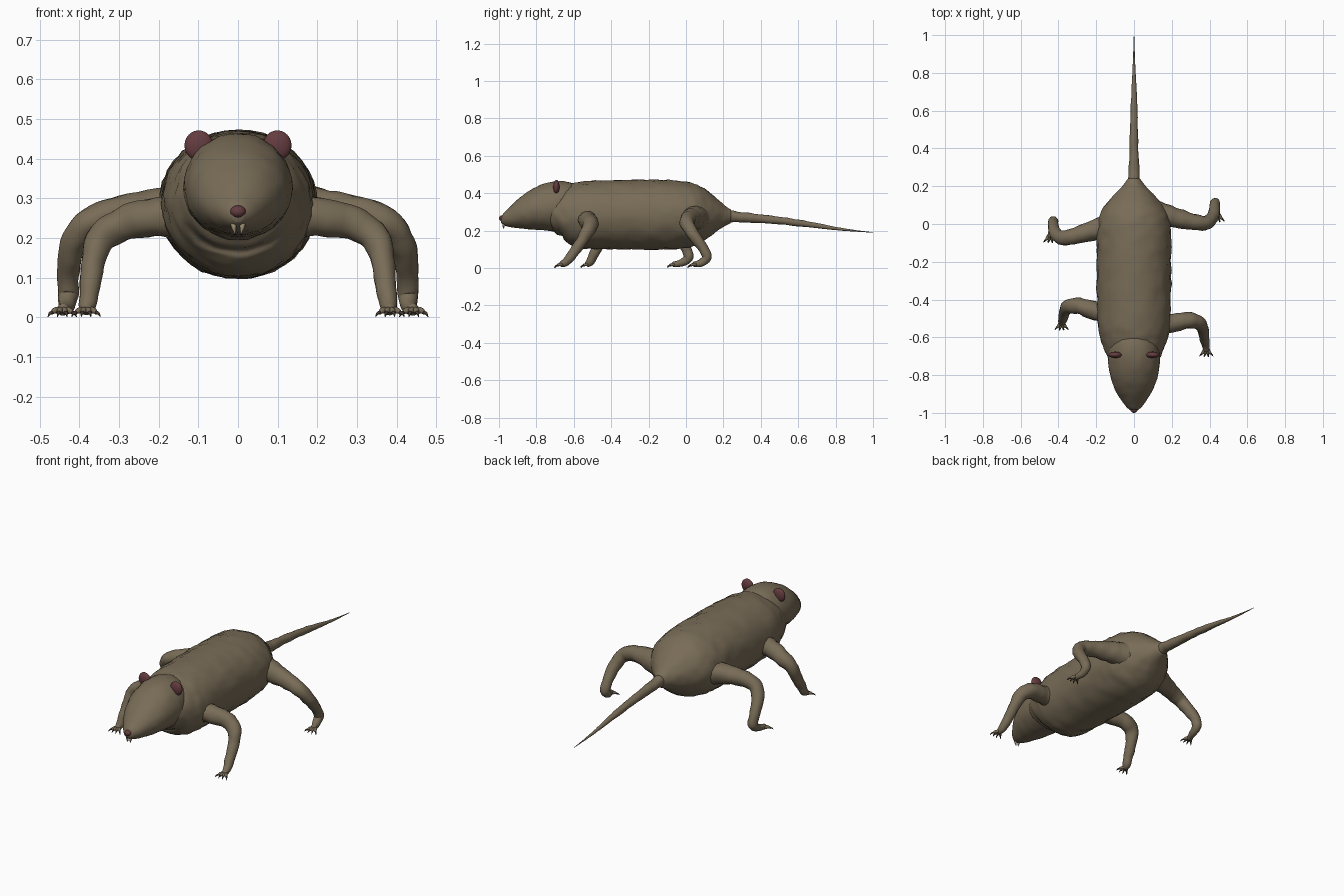
import bpy, bmesh, math
from mathutils import Vector, Matrix, noise

if "Cube" in bpy.data.objects:
    bpy.data.objects.remove(bpy.data.objects["Cube"], do_unlink=True)


def material(name, rgb):
    m = bpy.data.materials.new(name)
    m.use_nodes = True
    m.diffuse_color = (*rgb, 1)
    bsdf = m.node_tree.nodes["Principled BSDF"]
    bsdf.inputs["Base Color"].default_value = (*rgb, 1)
    bsdf.inputs["Roughness"].default_value = 0.8
    return m


FUR = material("brown_fur", (0.19, 0.15, 0.095))
RED = material("dull_red", (0.13, 0.045, 0.05))
IVORY = material("ivory", (0.36, 0.29, 0.18))
CLAW = material("dark_claw", (0.06, 0.04, 0.03))


def finish(bm, name, mat):
    bmesh.ops.recalc_face_normals(bm, faces=bm.faces)
    mesh = bpy.data.meshes.new(name)
    bm.to_mesh(mesh)
    bm.free()
    mesh.materials.append(mat)
    mesh.shade_smooth()
    ob = bpy.data.objects.new(name, mesh)
    bpy.context.collection.objects.link(ob)
    return ob


def resample(pts, steps):
    """Smooth curve through the points, radii included."""
    out = []
    n = len(pts)
    for i in range(n - 1):
        a, b, c, d = (Vector(pts[min(max(j, 0), n - 1)]) for j in range(i - 1, i + 3))
        for s in range(steps):
            t = s / steps
            out.append(b + (c - a) * (t / 2) + (a * 2 - b * 5 + c * 4 - d) * (t * t / 2)
                       + (b * 3 - a - c * 3 + d) * (t ** 3 / 2))
    return out + [Vector(pts[-1])]


def tube(name, pts, mat, sides=14, steps=5, rough=0.0):
    """Loft rings along points (x, y, z, radius_u, radius_v)."""
    pts = [p if len(p) == 5 else (*p, p[3]) for p in pts]
    path = resample(pts, steps)
    pos = [Vector(p[:3]) for p in path]
    bm = bmesh.new()
    rings, u = [], None
    for i, p in enumerate(path):
        t = (pos[min(i + 1, len(pos) - 1)] - pos[max(i - 1, 0)]).normalized()
        if u is None:
            u = Vector((1, 0, 0)) if abs(t.x) < 0.7 else Vector((0, 1, 0))
        u = (u - t * u.dot(t)).normalized()
        v = t.cross(u)
        ring = []
        for k in range(sides):
            a = math.tau * k / sides
            off = u * (math.cos(a) * max(p[3], 0.0008)) + v * (math.sin(a) * max(p[4], 0.0008))
            bump = 1 + rough * noise.noise((pos[i] + off) * 28)
            ring.append(bm.verts.new(pos[i] + off * bump))
        rings.append(ring)
    for r, q in zip(rings, rings[1:]):
        for k in range(sides):
            j = (k + 1) % sides
            bm.faces.new((r[k], r[j], q[j], q[k]))
    bm.faces.new(rings[0])
    bm.faces.new(rings[-1])
    return finish(bm, name, mat)


def ball(name, centre, size, mat):
    bm = bmesh.new()
    bmesh.ops.create_uvsphere(bm, u_segments=20, v_segments=12, radius=1,
                              matrix=Matrix.Translation(centre) @ Matrix.Diagonal((*size, 1)))
    return finish(bm, name, mat)


# Barrel body with a collar at the front, narrowing to the tail root
tube("body", [
    (0, -0.735, 0.25, 0.07, 0.06), (0, -0.725, 0.255, 0.115, 0.09),
    (0, -0.69, 0.272, 0.145, 0.123), (0, -0.63, 0.282, 0.17, 0.158),
    (0, -0.54, 0.283, 0.19, 0.18), (0, -0.35, 0.285, 0.196, 0.185),
    (0, -0.15, 0.284, 0.198, 0.187), (0, 0.0, 0.284, 0.193, 0.177),
    (0, 0.08, 0.283, 0.165, 0.15), (0, 0.15, 0.28, 0.11, 0.10),
    (0, 0.20, 0.277, 0.062, 0.06), (0, 0.24, 0.275, 0.033, 0.036)],
    FUR, sides=40, steps=6, rough=0.04)

# Head tapering to a pointed snout
tube("head", [
    (0, -0.59, 0.31, 0.11, 0.115), (0, -0.65, 0.325, 0.132, 0.136),
    (0, -0.72, 0.326, 0.137, 0.132), (0, -0.80, 0.31, 0.128, 0.112),
    (0, -0.87, 0.288, 0.103, 0.085), (0, -0.93, 0.268, 0.068, 0.056),
    (0, -0.97, 0.257, 0.038, 0.034), (0, -0.99, 0.254, 0.014, 0.014)],
    FUR, sides=36, steps=5, rough=0.03)

# Long thin tail
tube("tail", [
    (0, 0.17, 0.28, 0.04), (0, 0.25, 0.275, 0.031), (0, 0.35, 0.267, 0.025),
    (0, 0.5, 0.253, 0.021), (0, 0.65, 0.234, 0.016), (0, 0.8, 0.211, 0.009),
    (0, 0.9, 0.199, 0.0045), (0, 1.0, 0.19, 0.001)], FUR, steps=7, rough=0.15)

ball("nose", (0, -0.981, 0.266), (0.02, 0.019, 0.016), RED)

FRONT = [(0.12, -0.52, 0.25, 0.055), (0.2, -0.525, 0.253, 0.05), (0.29, -0.51, 0.235, 0.043),
         (0.345, -0.525, 0.2, 0.037), (0.365, -0.56, 0.14, 0.03), (0.373, -0.605, 0.075, 0.026),
         (0.38, -0.64, 0.033, 0.022), (0.383, -0.673, 0.018, 0.014)]
HIND = [(0.11, 0.055, 0.27, 0.075), (0.19, 0.04, 0.27, 0.058), (0.29, 0.015, 0.263, 0.045),
        (0.375, 0.005, 0.238, 0.038), (0.415, 0.035, 0.185, 0.033), (0.427, 0.085, 0.115, 0.028),
        (0.428, 0.112, 0.06, 0.026), (0.432, 0.085, 0.029, 0.021), (0.443, 0.04, 0.018, 0.014)]


def limb(name, pts, side, shift_root, shift_tip):
    """Leg with toes and claws; the stride shift grows from root to foot."""
    n = len(pts) - 1
    path = [(x * side, y + shift_root + (shift_tip - shift_root) * i / n, z, r)
            for i, (x, y, z, r) in enumerate(pts)]
    tube(name, path, FUR, rough=0.12)
    x, y, z, r = path[-1]
    for k in range(4):
        s = (k - 1.5) / 1.5
        tip = (x + s * 0.025, y - 0.021 + abs(s) * 0.007, 0.012)
        tube(f"{name}_toe_{k + 1}", [(x + s * 0.007, y + 0.012, z, 0.009),
                                     (x + s * 0.018, y - 0.008, 0.017, 0.008),
                                     (*tip, 0.005)], FUR, sides=8, steps=3)
        tube(f"{name}_claw_{k + 1}", [(*tip, 0.005),
                                      (tip[0] + s * 0.007, tip[1] - 0.008, 0.009, 0.0035),
                                      (tip[0] + s * 0.011, tip[1] - 0.013, 0.001, 0.001)],
             CLAW, sides=6, steps=2)


limb("front_leg_left", FRONT, 1, 0, 0)
limb("front_leg_right", FRONT, -1, 0.05, 0.14)
limb("hind_leg_left", HIND, 1, 0, 0)
limb("hind_leg_right", HIND, -1, -0.06, -0.11)

# Paired discs on top of the head, and front teeth
for side, word in ((1, "left"), (-1, "right")):
    ball(f"ear_{word}", (side * 0.099, -0.693, 0.433), (0.036, 0.017, 0.038), RED)
    tube(f"tooth_{word}", [(side * 0.011, -0.965, 0.248, 0.009), (side * 0.011, -0.975, 0.23, 0.007),
                           (side * 0.007, -0.974, 0.208, 0.001)], IVORY, sides=8, steps=3)
